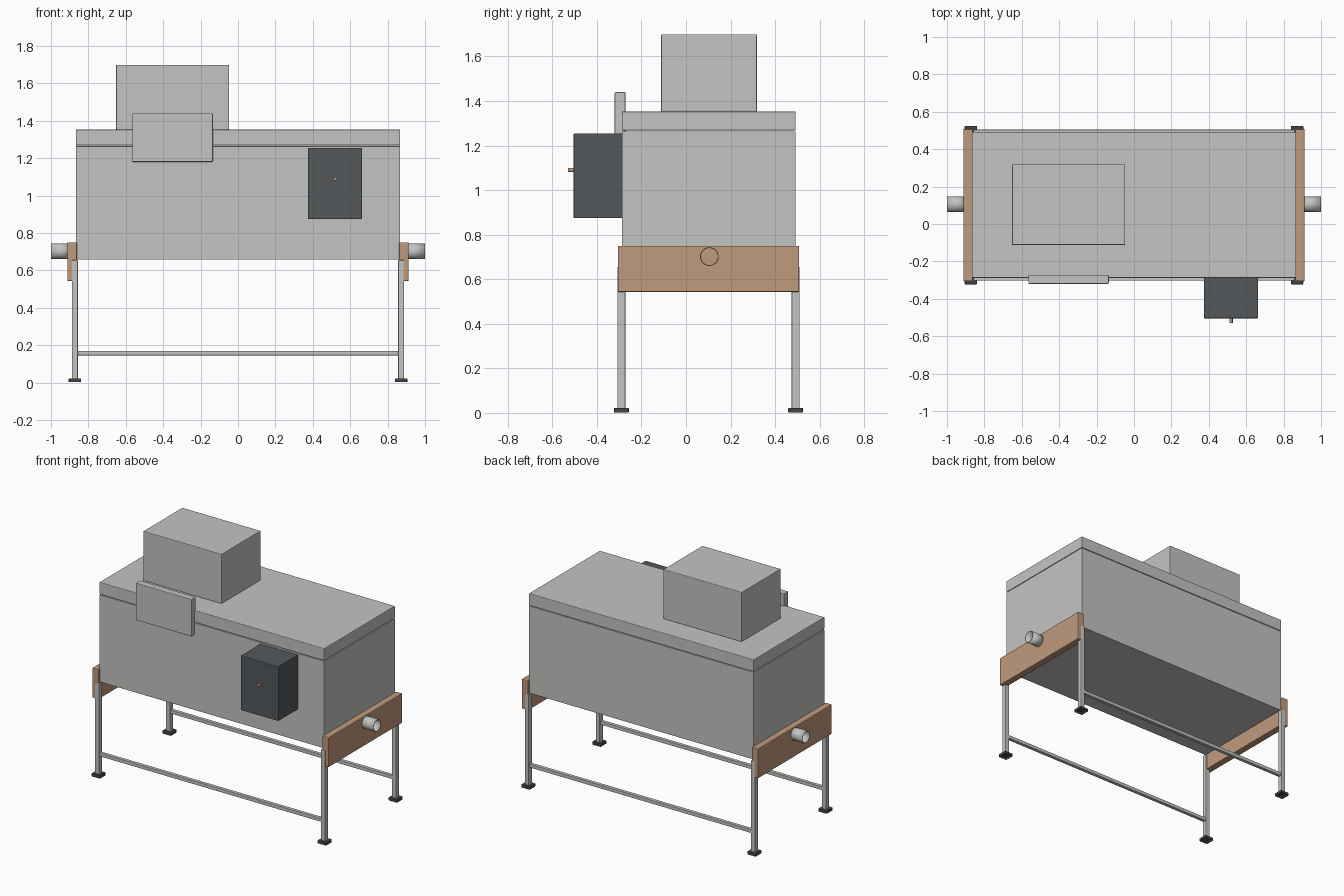
import bpy
import bmesh
from math import pi
from mathutils import Matrix, Vector

cube = bpy.data.objects.get("Cube")
if cube:
    bpy.data.objects.remove(cube)


def material(name, rgb):
    m = bpy.data.materials.new(name)
    m.use_nodes = True
    colour = (*rgb, 1)
    m.diffuse_color = colour
    m.node_tree.nodes["Principled BSDF"].inputs["Base Color"].default_value = colour
    return m


STEEL = material("brushed steel", (0.55, 0.55, 0.54))
TAN = material("tan board", (0.53, 0.32, 0.20))
CHARCOAL = material("charcoal enclosure", (0.087, 0.098, 0.105))
RUBBER = material("black rubber", (0.06, 0.06, 0.06))


def finish(name, bm, mat, bevel=0):
    bmesh.ops.recalc_face_normals(bm, faces=bm.faces)
    mesh = bpy.data.meshes.new(name)
    bm.to_mesh(mesh)
    bm.free()
    mesh.materials.append(mat)
    obj = bpy.data.objects.new(name, mesh)
    bpy.context.collection.objects.link(obj)
    if bevel:
        mod = obj.modifiers.new("soft edges", "BEVEL")
        mod.width = bevel
        mod.segments = 2
    return obj


def box_mesh(x, y, z):
    bm = bmesh.new()
    size = Vector((x[1] - x[0], y[1] - y[0], z[1] - z[0]))
    centre = Vector((sum(x), sum(y), sum(z))) / 2
    bmesh.ops.create_cube(bm, size=1, matrix=Matrix.Translation(centre) @ Matrix.Diagonal((*size, 1)))
    return bm


def box(name, x, y, z, mat, bevel=0.004):
    return finish(name, box_mesh(x, y, z), mat, bevel)


def smooth(obj):
    bpy.ops.object.select_all(action="DESELECT")
    obj.select_set(True)
    bpy.context.view_layer.objects.active = obj
    bpy.ops.object.shade_smooth_by_angle()


# Main tank, lid and top housing
box("tank", (-0.867, 0.867), (-0.288, 0.492), (0.657, 1.264), STEEL, 0.002)
box("lid", (-0.867, 0.867), (-0.288, 0.492), (1.268, 1.353), STEEL)
box("top_housing", (-0.652, -0.048), (-0.112, 0.318), (1.353, 1.699), STEEL)
box("front_panel", (-0.565, -0.135), (-0.32, -0.272), (1.18, 1.44), STEEL)

# Control box and its knob
box("control_box", (0.374, 0.664), (-0.504, -0.286), (0.875, 1.255), CHARCOAL, 0.003)
bm = bmesh.new()
bmesh.ops.create_cone(bm, cap_ends=True, segments=20, radius1=0.009, radius2=0.009, depth=0.03,
                      matrix=Matrix.Translation((0.519, -0.514, 1.09)) @ Matrix.Rotation(pi / 2, 4, "X"))
smooth(finish("control_knob", bm, TAN))


def pipe(name, side):
    # Open tube swept through the end board
    bm = bmesh.new()
    bmesh.ops.create_cone(bm, cap_ends=False, segments=32, radius1=0.042, radius2=0.042, depth=0.11,
                          matrix=Matrix.Translation((side * 0.945, 0.105, 0.702)) @ Matrix.Rotation(pi / 2, 4, "Y"))
    obj = finish(name, bm, STEEL)
    wall = obj.modifiers.new("wall", "SOLIDIFY")
    wall.thickness = 0.004
    smooth(obj)


def foot(name, x, y):
    # Square pad with a hollow underside
    r = 0.033
    bm = box_mesh((x - r, x + r), (y - r, y + r), (0, 0.023))
    bm.normal_update()
    under = [f for f in bm.faces if f.normal.z < -0.9]
    bmesh.ops.inset_region(bm, faces=under, thickness=0.014)
    bmesh.ops.translate(bm, verts=under[0].verts[:], vec=(0, 0, 0.012))
    finish(name, bm, RUBBER, 0.004)


# End boards, pipes, legs and feet on both sides
for side, label in ((1, "left"), (-1, "right")):
    box(label + "_end_board", sorted((side * 0.862, side * 0.912)), (-0.306, 0.508), (0.543, 0.75), TAN, 0.005)
    pipe(label + "_pipe", side)
    for y, end in ((-0.29, "front"), (0.492, "back")):
        name = end + "_" + label
        x = side * 0.872
        box(name + "_leg", (x - 0.016, x + 0.016), (y - 0.018, y + 0.018), (0.015, 0.655), STEEL, 0.003)
        foot(name + "_foot", x, y)

# Long stretchers between the legs
for y, end in ((-0.29, "front"), (0.492, "back")):
    box(end + "_stretcher", (-0.86, 0.86), (y - 0.012, y + 0.012), (0.146, 0.17), STEEL, 0.002)
